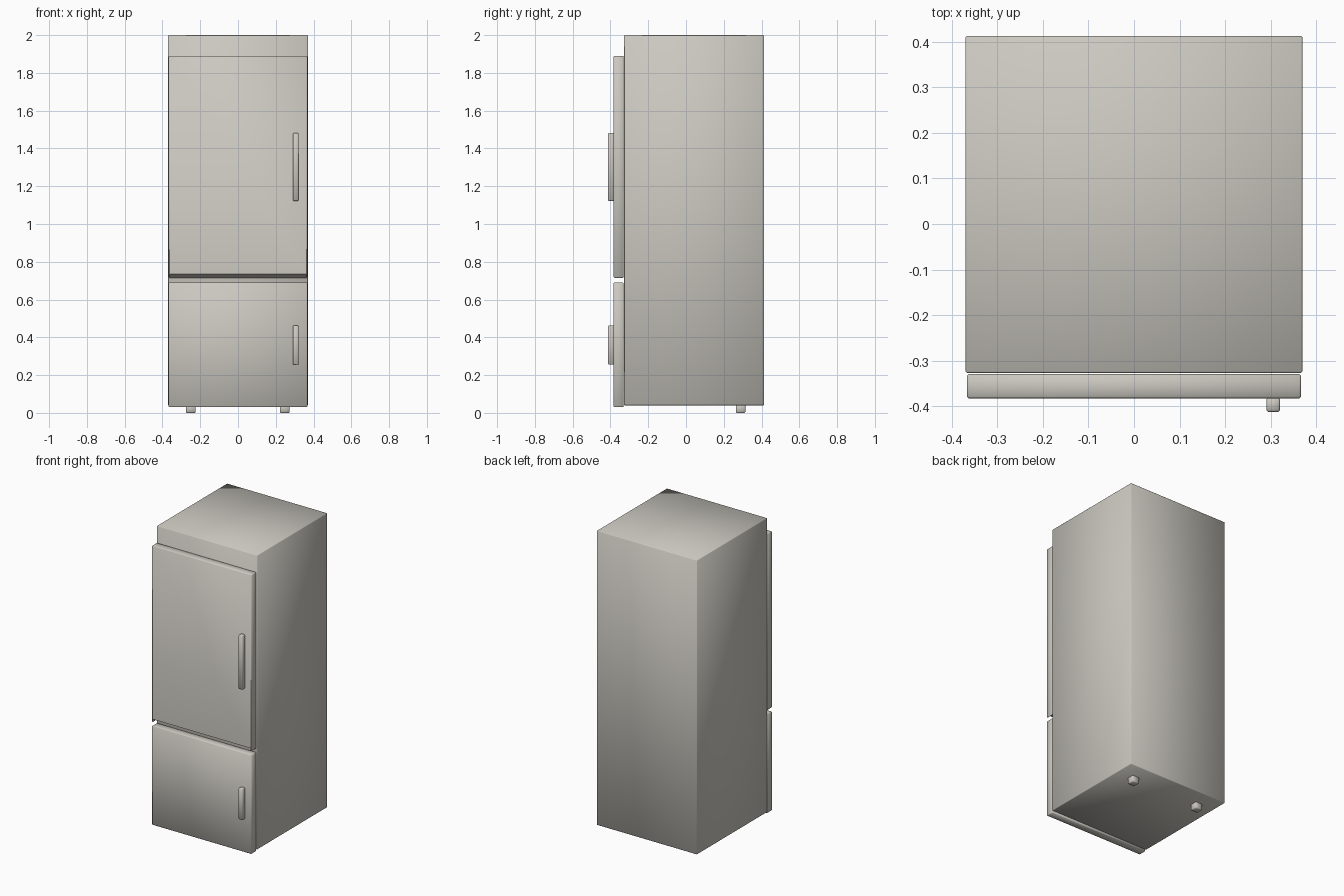
import bpy
import bmesh

cube = bpy.data.objects.get("Cube")
if cube:
    bpy.data.objects.remove(cube, do_unlink=True)

enamel = bpy.data.materials.new("warm_grey_enamel")
colour = (0.60, 0.58, 0.53, 1)
enamel.diffuse_color = colour
enamel.use_nodes = True
enamel.node_tree.nodes["Principled BSDF"].inputs["Base Color"].default_value = colour


def new_object(name, bm):
    bmesh.ops.recalc_face_normals(bm, faces=bm.faces)
    mesh = bpy.data.meshes.new(name)
    bm.to_mesh(mesh)
    bm.free()
    mesh.materials.append(enamel)
    obj = bpy.data.objects.new(name, mesh)
    bpy.context.collection.objects.link(obj)
    return obj


def box(name, x, y, z, bevel=0.004):
    """Softly shaded box spanning three (low, high) ranges, with chamfered edges."""
    bm = bmesh.new()
    bmesh.ops.create_cube(bm, size=1)
    for v in bm.verts:
        v.co = [r[0] if c < 0 else r[1] for c, r in zip(v.co, (x, y, z))]
    for f in bm.faces:
        f.smooth = True
    obj = new_object(name, bm)
    mod = obj.modifiers.new("edge_bevel", "BEVEL")
    mod.width = bevel
    mod.segments = 1
    return obj


# Cabinet
box("cabinet", (-0.37, 0.37), (-0.327, 0.413), (0.04, 2.0), 0.003)

# Doors
door_x, door_y = (-0.367, 0.367), (-0.383, -0.33)
upper_door = box("upper_door", door_x, door_y, (0.715, 1.89))
box("lower_door", door_x, door_y, (0.03, 0.69))

# Sloped finger recess under the upper door
bm = bmesh.new()
profile = [(-0.395, 0.74), (-0.335, 0.715), (-0.335, 0.70), (-0.395, 0.70)]
face = bm.faces.new([bm.verts.new((-0.362, y, z)) for y, z in profile])
side = bmesh.ops.extrude_face_region(bm, geom=[face])["geom"]
bmesh.ops.translate(bm, vec=(0.724, 0, 0),
                    verts=[g for g in side if isinstance(g, bmesh.types.BMVert)])
cutter = new_object("recess_cutter", bm)
cutter.hide_render = True
cutter.hide_set(True)
cut = upper_door.modifiers.new("finger_recess", "BOOLEAN")
cut.operation = "DIFFERENCE"
cut.solver = "EXACT"
cut.object = cutter

# Handles on the model's left
for name, z in (("upper_handle", (1.123, 1.482)), ("lower_handle", (0.255, 0.462))):
    box(name, (0.291, 0.321), (-0.413, -0.381), z)

# Rear feet
for name, x in (("left_foot", 0.247), ("right_foot", -0.25)):
    box(name, (x - 0.025, x + 0.025), (0.264, 0.314), (0, 0.045))
